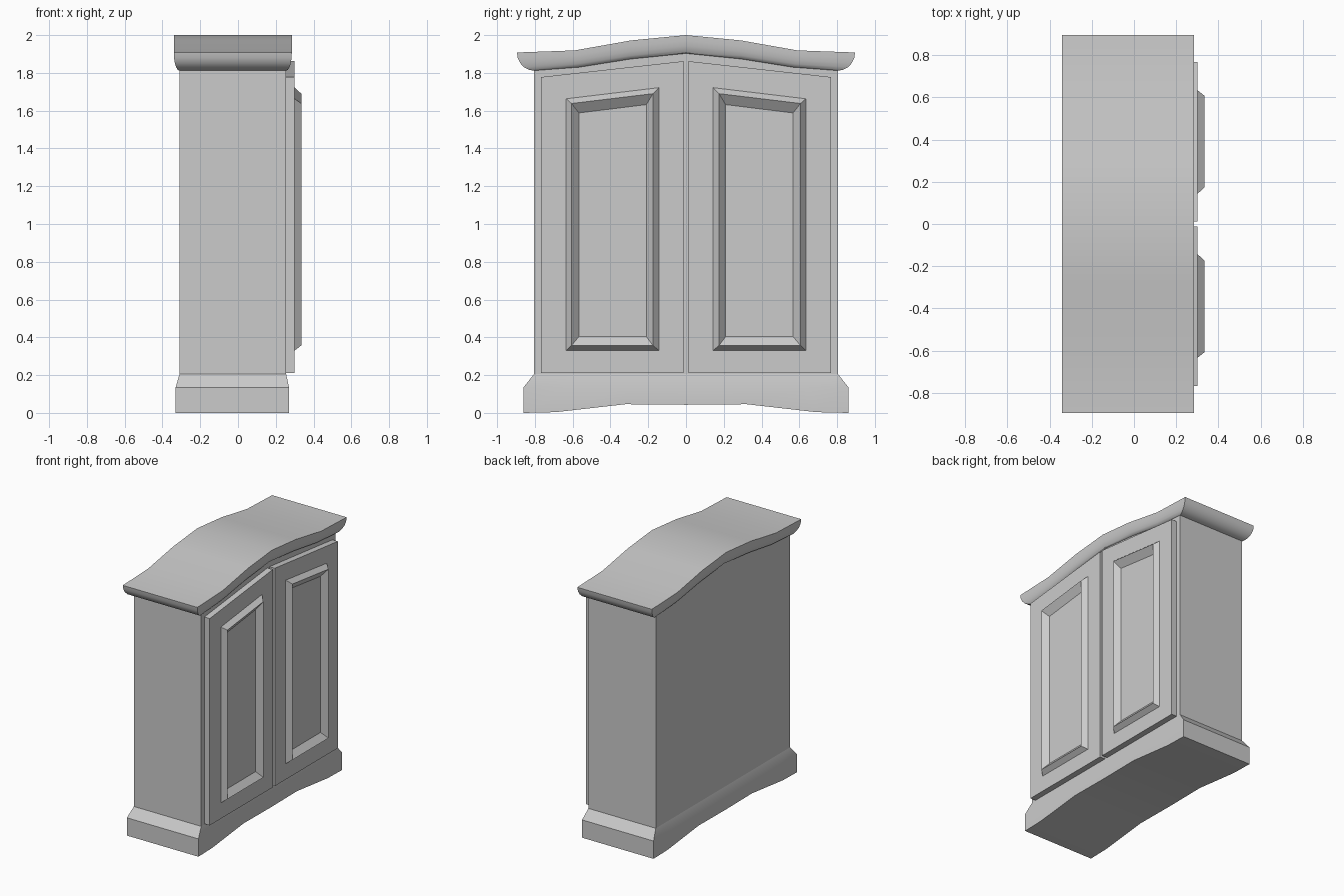
import bpy, math

if "Cube" in bpy.data.objects:
    bpy.data.objects.remove(bpy.data.objects["Cube"])


def make_object(name, verts, faces, smooth=True):
    mesh = bpy.data.meshes.new(name)
    mesh.from_pydata(verts, [], faces)
    mesh.update()
    obj = bpy.data.objects.new(name, mesh)
    bpy.context.collection.objects.link(obj)
    bpy.ops.object.select_all(action='DESELECT')
    obj.select_set(True)
    bpy.context.view_layer.objects.active = obj
    bpy.ops.object.mode_set(mode='EDIT')
    bpy.ops.mesh.select_all(action='SELECT')
    bpy.ops.mesh.normals_make_consistent(inside=False)
    bpy.ops.object.mode_set(mode='OBJECT')
    if smooth:
        bpy.ops.object.shade_smooth_by_angle(angle=math.radians(30))
    return obj


def loft(name, levels):
    """Stack of rings; each level is (x_back, x_front, half profile of (y, z) from centre out)."""
    verts, faces = [], []
    for x0, x1, half in levels:
        line = [(-y, z) for y, z in reversed(half[1:])] + half
        verts += [(x1, y, z) for y, z in line] + [(x0, y, z) for y, z in reversed(line)]
    n = len(line) * 2
    for k in range(len(levels) - 1):
        for i in range(n):
            j = (i + 1) % n
            faces.append((k * n + i, k * n + j, (k + 1) * n + j, (k + 1) * n + i))
    for start in (0, (len(levels) - 1) * n):
        for i in range(n // 2 - 1):
            faces.append((start + i, start + i + 1, start + n - 2 - i, start + n - 1 - i))
    return make_object(name, verts, faces)


def flat(z, width):
    return [(width * f, z) for f in (0, 0.37, 0.75, 1)]


crown_top = [(0, 2.0), (0.29, 1.972), (0.59, 1.919), (0.895, 1.908)]
crown_low = [(0, 1.903), (0.295, 1.873), (0.565, 1.83), (0.805, 1.812)]

# Plinth with arched underside and bevelled shoulder
loft("plinth", [
    (-0.33, 0.27, [(0, 0.043), (0.32, 0.046), (0.69, 0.004), (0.86, 0)]),
    (-0.33, 0.27, flat(0.135, 0.86)),
    (-0.31, 0.255, flat(0.205, 0.805)),
])

# Carcass
loft("cabinet_body", [(-0.31, 0.255, flat(0.205, 0.805)), (-0.31, 0.255, crown_low)])

# Crown with rounded moulding under a peaked top
crown = []
for step in range(6):
    a = math.radians(90) * step / 5
    out, up = math.sin(a), 1 - math.cos(a)
    half = [(b[0] + (t[0] - b[0]) * out, b[1] + (t[1] - b[1]) * up)
            for b, t in zip(crown_low, crown_top)]
    crown.append((-0.31 - 0.03 * out, 0.255 + 0.03 * out, half))
# the top slab sits at the full overhang
loft("crown", crown)

# Doors: nested four-sided rings (x, y inner, y outer, z bottom, z top inner, z top outer)
door_rings = [
    (0.250, 0.012, 0.767, 0.21, 1.862, 1.778),
    (0.300, 0.012, 0.767, 0.21, 1.862, 1.778),
    (0.300, 0.142, 0.634, 0.33, 1.722, 1.663),
    (0.335, 0.175, 0.606, 0.357, 1.690, 1.638),
    (0.295, 0.210, 0.567, 0.404, 1.632, 1.588),
]
for side, label in ((1, "right_door"), (-1, "left_door")):
    verts, faces = [], [(3, 2, 1, 0)]
    for x, yi, yo, zb, zi, zo in door_rings:
        verts += [(x, side * yi, zb), (x, side * yo, zb), (x, side * yo, zo), (x, side * yi, zi)]
    for k in range(len(door_rings) - 1):
        for i in range(4):
            j = (i + 1) % 4
            faces.append((4 * k + i, 4 * k + j, 4 * k + 4 + j, 4 * k + 4 + i))
    last = 4 * (len(door_rings) - 1)
    faces.append(tuple(range(last, last + 4)))
    make_object(label, verts, faces, smooth=False)
